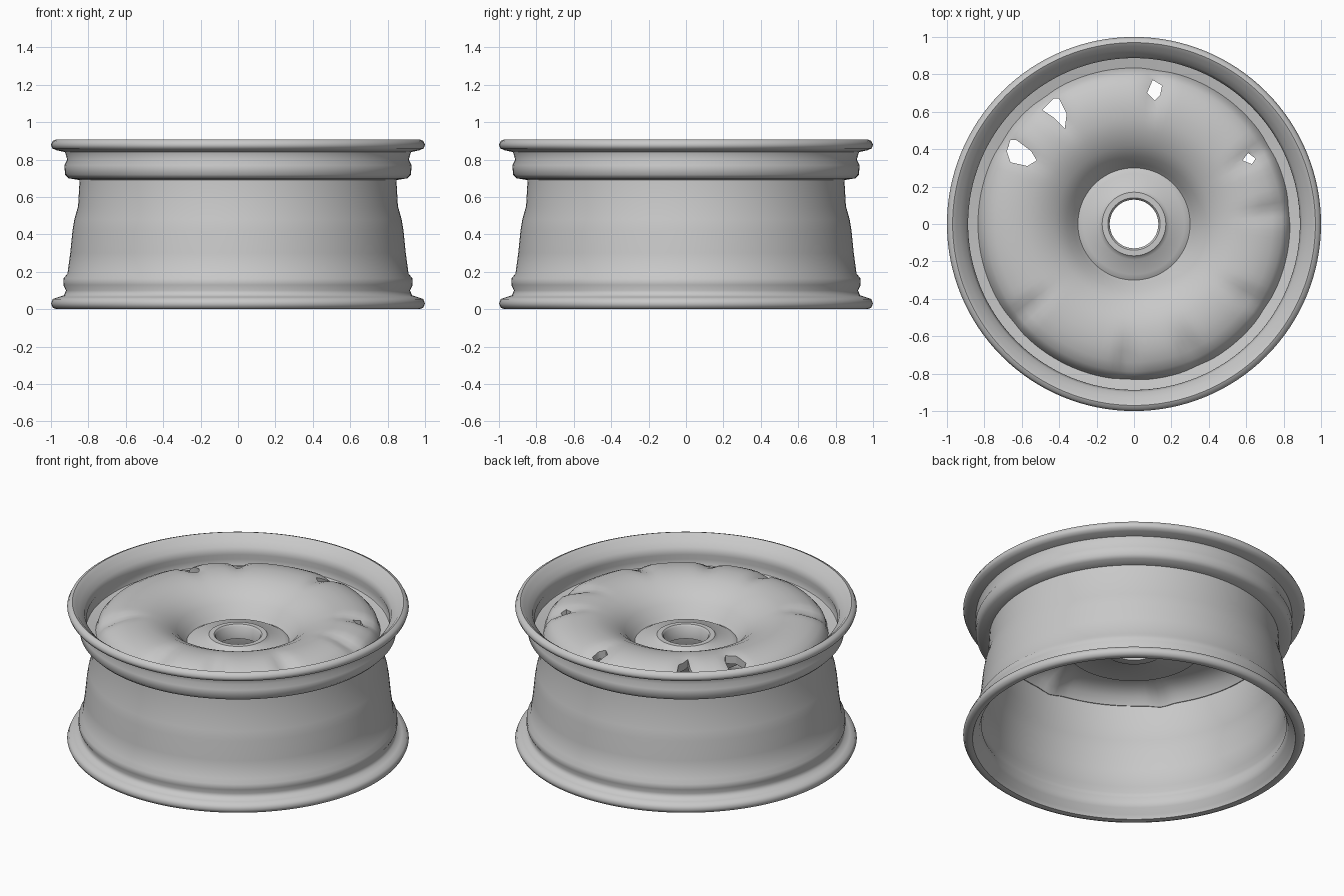
import bpy, bmesh, math
from mathutils import Vector

cube = bpy.data.objects.get("Cube")
if cube:
    bpy.data.objects.remove(cube, do_unlink=True)

SEGMENTS = 128

metal = bpy.data.materials.new("light grey metal")
metal.use_nodes = True
GREY = (0.58, 0.58, 0.58, 1)
metal.diffuse_color = GREY
metal.node_tree.nodes["Principled BSDF"].inputs["Base Color"].default_value = GREY


def add_object(name, bm):
    bmesh.ops.recalc_face_normals(bm, faces=bm.faces)
    mesh = bpy.data.meshes.new(name)
    bm.to_mesh(mesh)
    bm.free()
    mesh.materials.append(metal)
    obj = bpy.data.objects.new(name, mesh)
    bpy.context.collection.objects.link(obj)
    return obj


def lathe(name, profile, shape=None):
    """Spin a closed (radius, height) loop around z."""
    bm = bmesh.new()
    rings = []
    for i in range(SEGMENTS):
        a = math.tau * i / SEGMENTS
        ring = []
        for r, z in profile:
            dz = shape(r, a) if shape else 0
            ring.append(bm.verts.new((r * math.cos(a), r * math.sin(a), z + dz)))
        rings.append(ring)
    n = len(profile)
    for i in range(SEGMENTS):
        p, q = rings[i], rings[(i + 1) % SEGMENTS]
        for j in range(n):
            k = (j + 1) % n
            bm.faces.new((p[j], q[j], q[k], p[k]))
    return add_object(name, bm)


def smooth(obj, degrees):
    bpy.ops.object.select_all(action="DESELECT")
    obj.select_set(True)
    bpy.context.view_layer.objects.active = obj
    bpy.ops.object.shade_smooth_by_angle(angle=math.radians(degrees))


# Barrel: outer wall going up, then inner wall coming down
outer_wall = [(0.97, 0), (0.99, 0.008), (1, 0.03), (0.99, 0.055), (0.96, 0.065),
              (0.93, 0.075), (0.92, 0.1), (0.934, 0.13), (0.932, 0.165), (0.912, 0.19),
              (0.897, 0.3), (0.885, 0.42), (0.875, 0.48), (0.855, 0.55), (0.847, 0.69),
              (0.905, 0.7), (0.925, 0.72), (0.928, 0.77), (0.913, 0.8), (0.925, 0.84),
              (0.97, 0.85), (0.993, 0.86), (1, 0.88), (0.99, 0.9), (0.97, 0.908)]
inner_wall = [(0.95, 0.895), (0.93, 0.87), (0.9, 0.845), (0.887, 0.8), (0.9, 0.765),
              (0.89, 0.73), (0.825, 0.715), (0.825, 0.55), (0.845, 0.48), (0.86, 0.42),
              (0.872, 0.3), (0.885, 0.19), (0.905, 0.16), (0.905, 0.13), (0.893, 0.1),
              (0.905, 0.06), (0.935, 0.03), (0.945, 0.005)]
barrel = lathe("rim_barrel", outer_wall + inner_wall)
smooth(barrel, 50)

# Face disc: domed ring falling to a sunken hub
disc_top = [(0.13, 0.69), (0.14, 0.7), (0.17, 0.7), (0.19, 0.678), (0.27, 0.672),
            (0.3, 0.655), (0.32, 0.68), (0.36, 0.735), (0.42, 0.785), (0.5, 0.822),
            (0.56, 0.836), (0.62, 0.84), (0.68, 0.836), (0.74, 0.82), (0.79, 0.795),
            (0.82, 0.76), (0.84, 0.7)]
disc_under = [(0.82, 0.7), (0.79, 0.745), (0.72, 0.78), (0.62, 0.79), (0.52, 0.77),
              (0.45, 0.68), (0.4, 0.625), (0.2, 0.625), (0.18, 0.61), (0.13, 0.61)]
DENTS = [math.radians(d) for d in (148, 125, 81, 30, 5, -33, -66, -93, -141)]


def radial_dents(r, a):
    depth = 0
    for d in DENTS:
        off = math.remainder(a - d, math.tau)
        depth += math.exp(-(off / 0.07) ** 2)
    return -0.03 * depth * math.exp(-((r - 0.74) / 0.11) ** 2)


disc = lathe("wheel_face", disc_top + disc_under, radial_dents)

# Irregular vent openings cut through the face
VENTS = [
    [(-0.68, 0.39), (-0.66, 0.33), (-0.57, 0.31), (-0.52, 0.34), (-0.55, 0.39), (-0.63, 0.45), (-0.66, 0.45)],
    [(-0.49, 0.61), (-0.43, 0.57), (-0.37, 0.51), (-0.36, 0.59), (-0.4, 0.67), (-0.43, 0.67)],
    [(0.07, 0.7), (0.11, 0.66), (0.14, 0.69), (0.15, 0.74), (0.1, 0.77)],
    [(0.58, 0.34), (0.63, 0.32), (0.65, 0.35), (0.61, 0.38)],
]
for outline in VENTS:
    bm = bmesh.new()
    base = bm.faces.new([bm.verts.new((x, y, 0.5)) for x, y in outline])
    top = bmesh.ops.extrude_face_region(bm, geom=[base])
    verts = [v for v in top["geom"] if isinstance(v, bmesh.types.BMVert)]
    bmesh.ops.translate(bm, verts=verts, vec=Vector((0, 0, 0.5)))
    cutter = add_object("vent_cutter", bm)
    cutter.hide_render = True
    cut = disc.modifiers.new("vent", "BOOLEAN")
    cut.operation = "DIFFERENCE"
    cut.solver = "EXACT"
    cut.object = cutter
    bpy.context.view_layer.objects.active = disc
    bpy.ops.object.modifier_apply(modifier=cut.name)
    bpy.data.objects.remove(cutter, do_unlink=True)
smooth(disc, 45)
